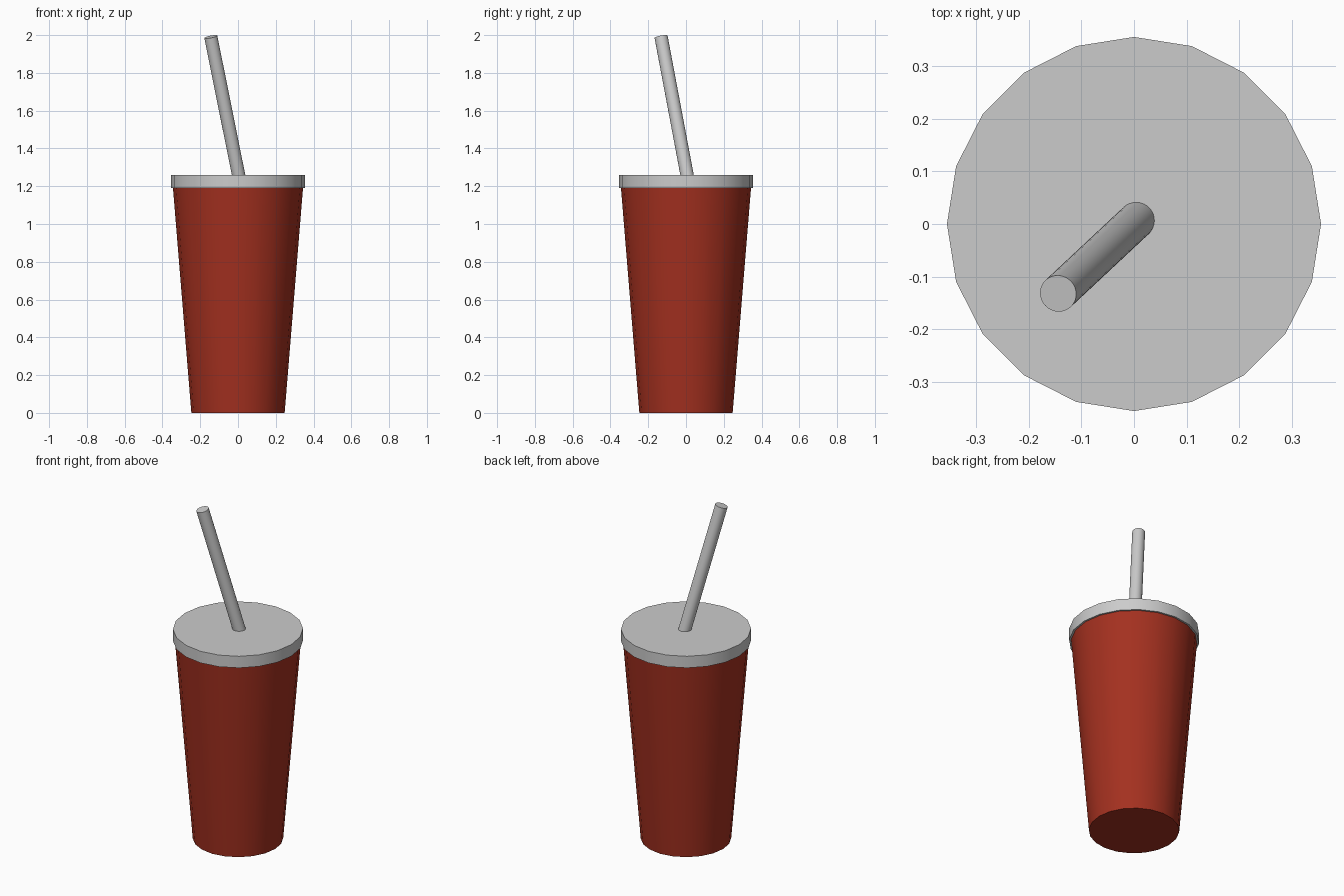
import bpy
from mathutils import Vector

if "Cube" in bpy.data.objects:
    bpy.data.objects.remove(bpy.data.objects["Cube"])


def tapered(name, start, end, r1, r2, sides):
    """Closed cone or cylinder running from start to end."""
    start, end = Vector(start), Vector(end)
    axis = end - start
    bpy.ops.mesh.primitive_cone_add(
        vertices=sides, radius1=r1, radius2=r2, depth=axis.length,
        location=(start + end) / 2,
        rotation=axis.to_track_quat('Z', 'Y').to_euler() if axis.xy.length else (0, 0, 0))
    ob = bpy.context.object
    ob.name = name
    bpy.ops.object.shade_smooth_by_angle(angle=0.6)
    return ob


# Tapered cup
cup = tapered("cup", (0, 0, 0), (0, 0, 1.2), 0.247, 0.345, 20)
red = bpy.data.materials.new("cup_red")
red.diffuse_color = (0.37, 0.03, 0.014, 1)
red.use_nodes = True
red.node_tree.nodes["Principled BSDF"].inputs["Base Color"].default_value = red.diffuse_color
cup.data.materials.append(red)

# Flat lid with a slight overhang
tapered("lid", (0, 0, 1.19), (0, 0, 1.26), 0.355, 0.355, 20)

# Leaning straw
tapered("straw", (0.011, 0.013, 1.22), (-0.144, -0.132, 1.991), 0.035, 0.035, 32)
